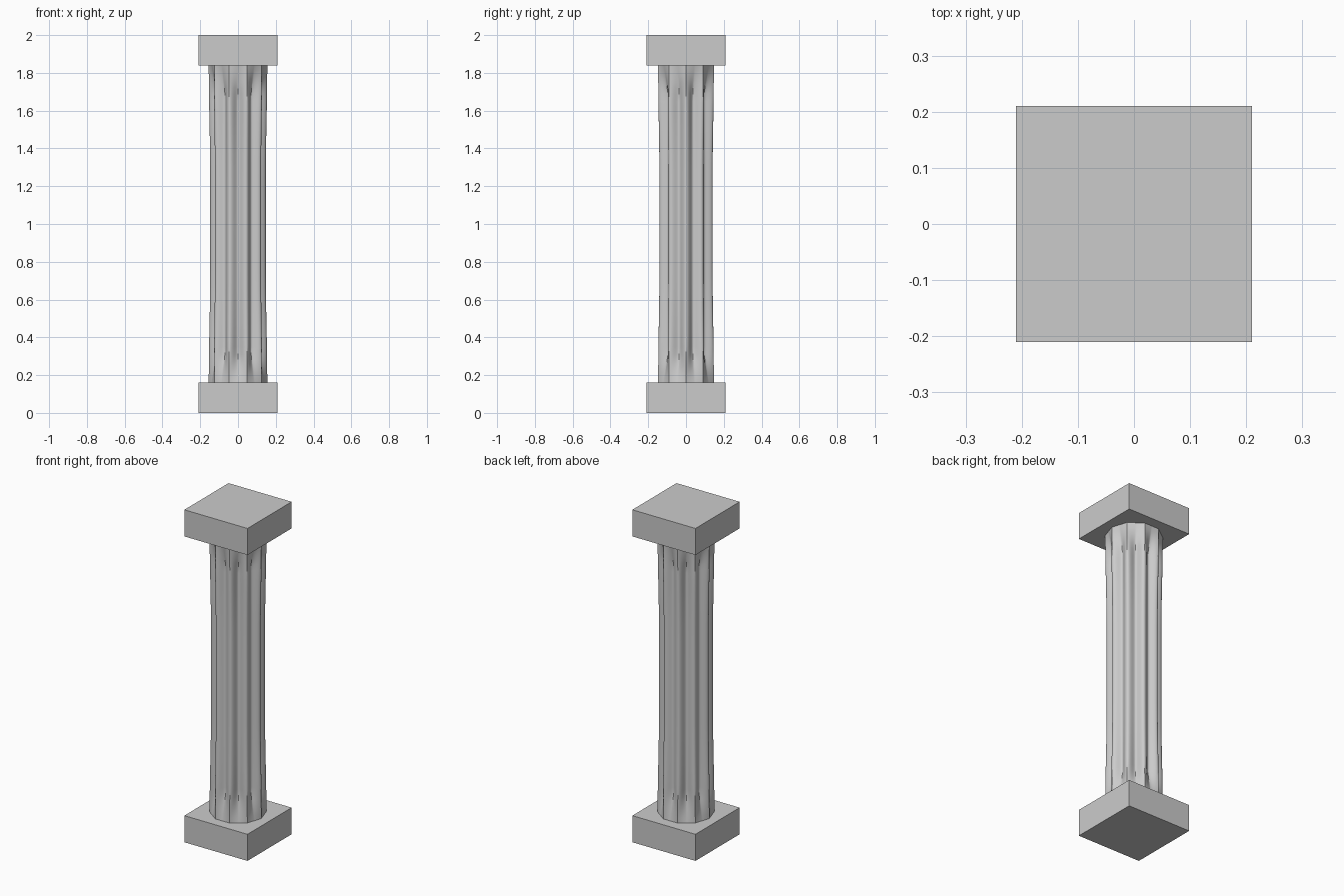
import bpy, bmesh, math

if "Cube" in bpy.data.objects:
    bpy.data.objects.remove(bpy.data.objects["Cube"])

SIDES, SEGS = 10, 200
Z0, Z1 = 0.16, 1.84


def block(name, z):
    bpy.ops.mesh.primitive_cube_add(size=1, location=(0, 0, z))
    ob = bpy.context.object
    ob.name = name
    ob.scale = (0.42, 0.42, 0.16)
    bpy.ops.object.transform_apply(location=False, rotation=False, scale=True)


def lerp(a, b, t):
    return a + (b - a) * t


def ramp(d, length):
    t = min(1.0, d / length)
    return t * t * (3 - 2 * t)


def chord(ra, rb, span, a):
    # radius along the straight line between polar points (ra, 0) and (rb, span)
    return ra * rb * math.sin(span) / (ra * math.sin(a) + rb * math.sin(span - a))


def radius(ang, d):
    # decagon at the ends, V grooves next, soft rounded flutes in the middle
    half = math.pi / SIDES
    a = ang % (2 * half)
    a = min(a, 2 * half - a)
    ridge = lerp(0.155, 0.147, ramp(d, 0.6))
    valley = 0.118
    deca = chord(ridge, ridge * math.cos(half), half, a)
    vee = chord(ridge, valley, half, a)
    soft = (ridge + valley) / 2 + (ridge - valley) / 2 * math.cos(SIDES * ang)
    return lerp(deca, lerp(vee, soft, ramp(d, 0.22)), min(1.0, d / 0.15))


# Base and capital blocks
block("base_block", 0.08)
block("capital_block", 1.92)

# Fluted shaft
bm = bmesh.new()
steps = [0, 0.03, 0.06, 0.09, 0.12, 0.15, 0.19, 0.23, 0.3, 0.4, 0.5, 0.6]
levels = [Z0 + s for s in steps] + [1.0] + [Z1 - s for s in reversed(steps)]
rings = []
for z in levels:
    d = min(z - Z0, Z1 - z)
    ring = []
    for i in range(SEGS):
        ang = 2 * math.pi * i / SEGS
        r = radius(ang, d)
        ring.append(bm.verts.new((r * math.cos(ang), r * math.sin(ang), z)))
    rings.append(ring)
for lo, hi in zip(rings, rings[1:]):
    for i in range(SEGS):
        j = (i + 1) % SEGS
        bm.faces.new((lo[i], lo[j], hi[j], hi[i]))
bm.faces.new(rings[0][::-1])
bm.faces.new(rings[-1])
me = bpy.data.meshes.new("fluted_shaft")
bm.to_mesh(me)
bm.free()
shaft = bpy.data.objects.new("fluted_shaft", me)
bpy.context.collection.objects.link(shaft)
bpy.ops.object.select_all(action='DESELECT')
shaft.select_set(True)
bpy.context.view_layer.objects.active = shaft
bpy.ops.object.shade_smooth_by_angle(angle=math.radians(30))
